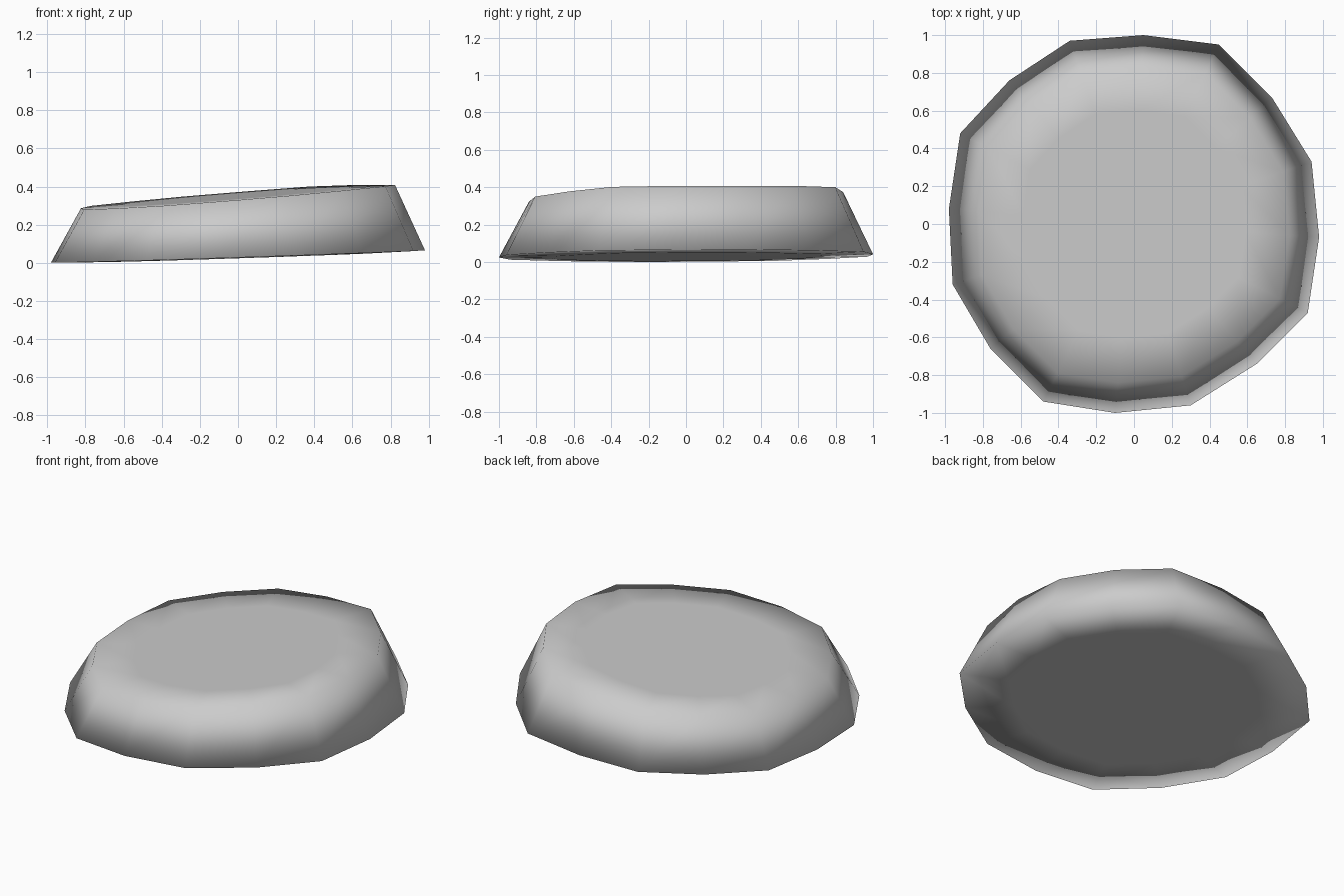
import bpy
import bmesh

cube = bpy.data.objects.get("Cube")
if cube:
    bpy.data.objects.remove(cube, do_unlink=True)

# Plain grey material
grey = bpy.data.materials.new("plain_grey")
grey.use_nodes = True
colour = (0.6, 0.6, 0.6, 1)
grey.diffuse_color = colour
grey.node_tree.nodes["Principled BSDF"].inputs["Base Color"].default_value = colour

# Uneven sixteen-sided outline of the base
OUTLINE = [(0.05, 1.0), (-0.34, 0.97), (-0.66, 0.76), (-0.92, 0.48),
           (-0.98, 0.08), (-0.96, -0.32), (-0.76, -0.66), (-0.48, -0.94),
           (-0.1, -1.0), (0.3, -0.96), (0.65, -0.74), (0.92, -0.47),
           (0.98, -0.07), (0.94, 0.33), (0.73, 0.67), (0.45, 0.95)]


def base_height(x, y):
    return max(0.0, 0.034 + 0.033 * x + 0.006 * y)


def top_height(x, y):
    return min(0.408, 0.35 + 0.08 * x + 0.025 * y)


def make_ring(bm, scale, height):
    return [bm.verts.new((x * scale, y * scale, height(x * scale, y * scale)))
            for x, y in OUTLINE]


def bridge(bm, lower, upper):
    count = len(lower)
    for i in range(count):
        j = (i + 1) % count
        bm.faces.new((lower[i], lower[j], upper[j], upper[i]))


# Tapered, tilted disc with a flat centre on top and underneath
bm = bmesh.new()
rings = [make_ring(bm, 0.72, lambda x, y: base_height(x, y) - 0.006),
         make_ring(bm, 1.0, base_height),
         make_ring(bm, 0.84, top_height),
         make_ring(bm, 0.6, top_height)]
for lower, upper in zip(rings, rings[1:]):
    bridge(bm, lower, upper)
bm.faces.new(rings[-1])
bm.faces.new(rings[0])
bmesh.ops.recalc_face_normals(bm, faces=bm.faces)
for face in bm.faces:
    face.smooth = True

mesh = bpy.data.meshes.new("tapered_disc")
bm.to_mesh(mesh)
bm.free()
mesh.materials.append(grey)
disc = bpy.data.objects.new("tapered_disc", mesh)
bpy.context.collection.objects.link(disc)
